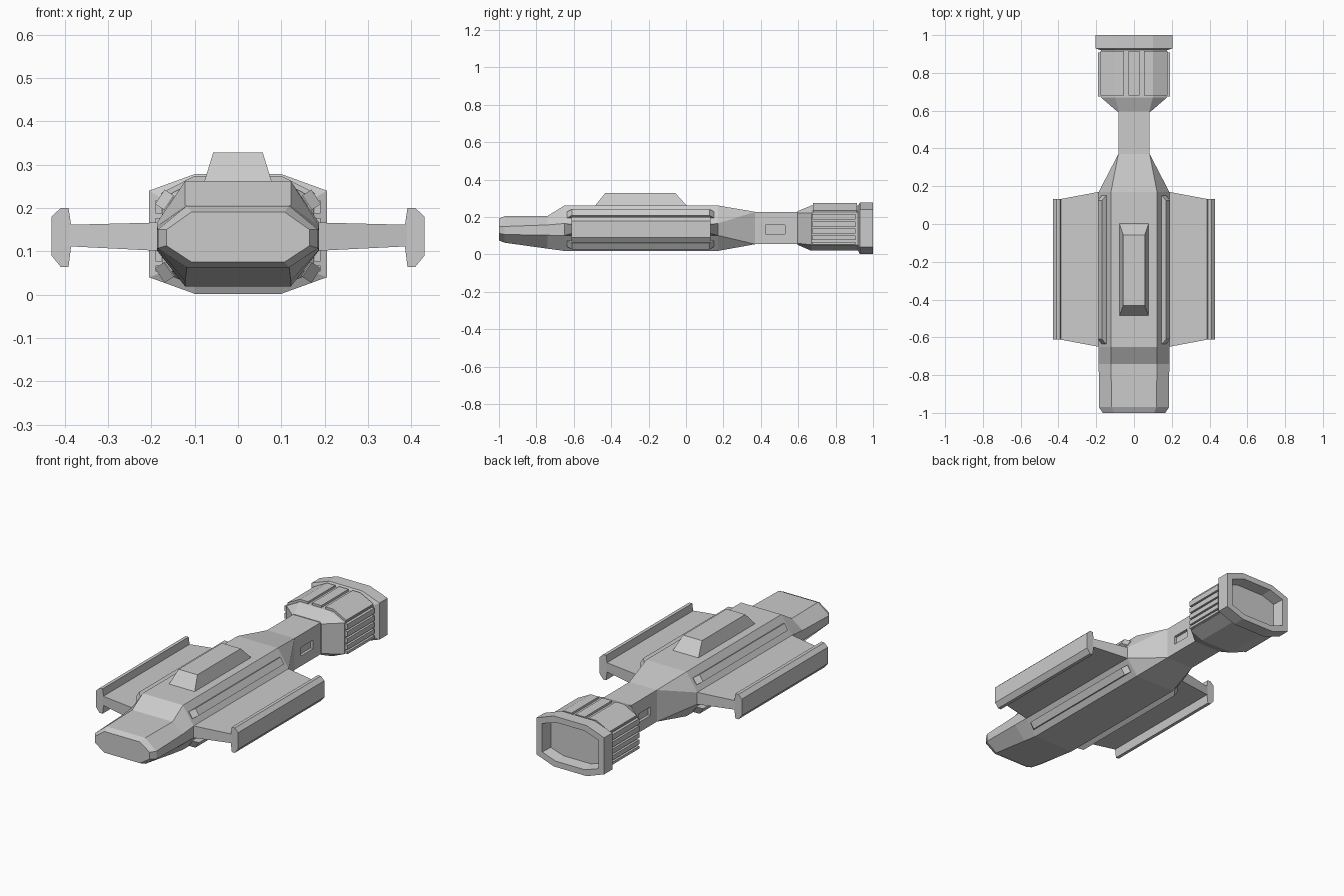
import bpy, bmesh

if "Cube" in bpy.data.objects:
    bpy.data.objects.remove(bpy.data.objects["Cube"])


def make(name, bm, mirror=""):
    bmesh.ops.recalc_face_normals(bm, faces=bm.faces[:])
    me = bpy.data.meshes.new(name)
    bm.to_mesh(me)
    bm.free()
    ob = bpy.data.objects.new(name, me)
    bpy.context.collection.objects.link(ob)
    if mirror:
        m = ob.modifiers.new("mirror", 'MIRROR')
        m.use_axis = ('x' in mirror, False, False)
    return ob


def loft(name, rings, mirror=""):
    """Skin a list of equal-length point loops and cap both ends."""
    bm = bmesh.new()
    vs = [[bm.verts.new(p) for p in r] for r in rings]
    n = len(rings[0])
    for a, b in zip(vs, vs[1:]):
        for i in range(n):
            j = (i + 1) % n
            bm.faces.new((a[i], a[j], b[j], b[i]))
    bm.faces.new(vs[0])
    bm.faces.new(vs[-1])
    bmesh.ops.remove_doubles(bm, verts=bm.verts[:], dist=1e-5)
    return make(name, bm, mirror)


def octo(y, w, tw, z0, zl, zh, z1):
    """Eight-sided section: side half width w, top half width tw."""
    return [(tw, y, z0), (w, y, zl), (w, y, zh), (tw, y, z1),
            (-tw, y, z1), (-w, y, zh), (-w, y, zl), (-tw, y, z0)]


def rect(y, x0, x1, z0, z1):
    return [(x0, y, z0), (x1, y, z0), (x1, y, z1), (x0, y, z1)]


def box(name, x, y, z, mirror=""):
    return loft(name, [rect(y[0], *x, *z), rect(y[1], *x, *z)], mirror)


# Main hull: nose, body, neck
neck = (0.083, 0.083, 0.055, 0.055, 0.228, 0.228)
hull = loft("hull", [
    octo(-1.0, 0.165, 0.107, 0.075, 0.113, 0.15, 0.191),
    octo(-0.97, 0.185, 0.118, 0.063, 0.107, 0.15, 0.205),
    octo(-0.74, 0.187, 0.122, 0.031, 0.103, 0.158, 0.206),
    octo(-0.65, 0.187, 0.122, 0.019, 0.102, 0.166, 0.262),
    octo(0.17, 0.187, 0.122, 0.019, 0.102, 0.166, 0.262),
    octo(0.37, *neck), octo(0.61, *neck)])

# Recessed hatch on each side of the neck
for s in (-1, 1):
    cut = box("hatch_cutter", sorted((s * 0.068, s * 0.12)), (0.425, 0.53), (0.11, 0.157))
    cut.hide_render = True
    cut.hide_set(True)
    b = hull.modifiers.new("hatch", 'BOOLEAN')
    b.object, b.operation, b.solver = cut, 'DIFFERENCE', 'EXACT'

# Engine: flare, body, flanged nozzle with a recess
body = (0.175, 0.10, 0.02, 0.052, 0.222, 0.262)
loft("engine", [
    octo(0.595, 0.088, 0.08, 0.052, 0.06, 0.222, 0.231),
    octo(0.67, *body), octo(0.92, *body),
    octo(0.93, 0.205, 0.10, 0.002, 0.04, 0.24, 0.278),
    octo(1.0, 0.205, 0.10, 0.002, 0.04, 0.24, 0.278),
    octo(1.0, 0.17, 0.088, 0.034, 0.062, 0.218, 0.246),
    octo(0.94, 0.16, 0.083, 0.042, 0.067, 0.213, 0.238)])

# Raised plates on the engine top, leaving two grooves
box("engine_top_plate", (-0.028, 0.028), (0.68, 0.915), (0.25, 0.274))


def plate(y):
    return [(0.052, y, 0.25), (0.17, y, 0.215), (0.178, y, 0.234),
            (0.10, y, 0.274), (0.052, y, 0.274)]


loft("engine_shoulder_plate", [plate(0.68), plate(0.915)], "x")

# Stacked cooling slats on the engine sides
edges = (0.048, 0.072, 0.107, 0.143, 0.182, 0.222)
for lo, hi in zip(edges, edges[1:]):
    box("engine_side_slat", (0.165, 0.19), (0.675, 0.907), (lo + 0.005, hi - 0.005), "x")

# Raised block on the hull top
bm = bmesh.new()
base = [bm.verts.new(p) for p in
        ((-0.078, -0.487, 0.26), (0.078, -0.487, 0.26), (0.078, 0.005, 0.26), (-0.078, 0.005, 0.26))]
top = [bm.verts.new(p) for p in
       ((-0.057, -0.432, 0.328), (0.057, -0.432, 0.328), (0.057, -0.057, 0.328), (-0.057, -0.057, 0.328))]
bm.faces.new(base)
bm.faces.new(top)
for i in range(4):
    j = (i + 1) % 4
    bm.faces.new((base[i], base[j], top[j], top[i]))
make("top_block", bm)


# Tapered wings
def wing(x, y0, y1, z0, z1):
    return [(x, y0, z0), (x, y1, z0), (x, y1, z1), (x, y0, z1)]


loft("wing", [wing(0.16, -0.655, 0.175, 0.100, 0.167),
              wing(0.40, -0.61, 0.13, 0.112, 0.161)], "x")

# Wing tip fins
fin = [(0.385, 0.112), (0.385, 0.16), (0.391, 0.2), (0.409, 0.2), (0.43, 0.18),
       (0.43, 0.09), (0.409, 0.064), (0.391, 0.064)]
loft("wing_tip_fin", [[(x, y, z) for x, z in fin] for y in (-0.612, 0.132)], "x")

# Rails along the sloped hull faces, upper and lower
for name, sgn in (("upper_rail", 1), ("lower_rail", -1)):
    rings = []
    for y, k in ((-0.635, 0), (-0.61, 1), (0.125, 1), (0.15, 0)):
        n = 0.025 * k + 0.003
        pts = [(0.146, 0.227), (0.146 + 0.83 * n, 0.227 + 0.55 * n),
               (0.168 + 0.83 * n, 0.194 + 0.55 * n), (0.168, 0.194)]
        rings.append([(x, y, z if sgn > 0 else 0.27 - z) for x, z in pts])
    loft(name, rings, "x")
